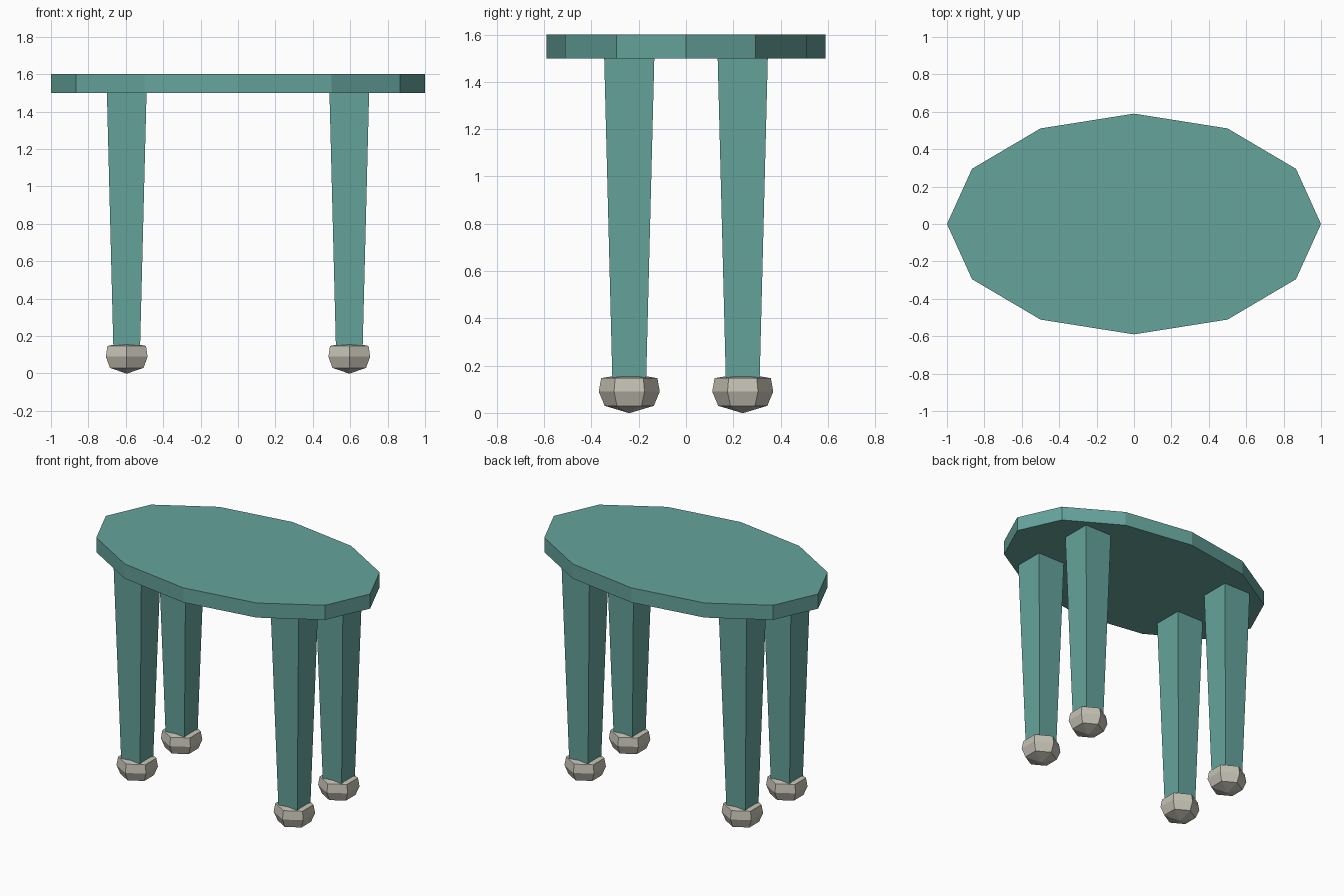
import bpy, math

if "Cube" in bpy.data.objects:
    bpy.data.objects.remove(bpy.data.objects["Cube"])


def material(name, rgb):
    m = bpy.data.materials.new(name)
    m.diffuse_color = (*rgb, 1.0)
    m.use_nodes = True
    m.node_tree.nodes["Principled BSDF"].inputs["Base Color"].default_value = m.diffuse_color
    return m


teal = material("teal paint", (0.13, 0.37, 0.33))
stone = material("warm grey", (0.55, 0.53, 0.45))


def ring(sides, rx, ry, z, turn=0.0):
    return [(rx * math.cos(turn + math.tau * i / sides),
             ry * math.sin(turn + math.tau * i / sides), z) for i in range(sides)]


def loft(name, rings, mat, location=(0, 0, 0)):
    """Flat-shaded solid skinned through rings of equal side count, capped at both ends."""
    n = len(rings[0])
    verts = [v for r in rings for v in r]
    faces = [tuple(reversed(range(n))), tuple(range(len(verts) - n, len(verts)))]
    for k in range(len(rings) - 1):
        a, b = k * n, (k + 1) * n
        for i in range(n):
            j = (i + 1) % n
            faces.append((a + i, a + j, b + j, b + i))
    mesh = bpy.data.meshes.new(name)
    mesh.from_pydata(verts, [], faces)
    mesh.materials.append(mat)
    obj = bpy.data.objects.new(name, mesh)
    obj.location = location
    bpy.context.collection.objects.link(obj)
    return obj


# Twelve-sided oval top
loft("table_top", [ring(12, 1.0, 0.59, z) for z in (1.5, 1.6)], teal)

# Foot outline: (radius, height) from the floor to the cap
FOOT = [(0.004, 0.0), (0.104, 0.03), (0.129, 0.09), (0.119, 0.147), (0.065, 0.156)]

for side, x in (("left", -0.595), ("right", 0.595)):
    for end, y in (("front", -0.24), ("back", 0.24)):
        # Square leg, narrowing downwards
        loft(f"{end}_{side}_leg",
             [ring(4, h * math.sqrt(2), h * math.sqrt(2), z, math.pi / 4)
              for h, z in ((0.071, 0.12), (0.106, 1.5))], teal, (x, y, 0))
        # Six-sided bun foot
        loft(f"{end}_{side}_foot",
             [ring(6, r, r, z, math.pi / 2) for r, z in FOOT], stone, (x, y, 0))
